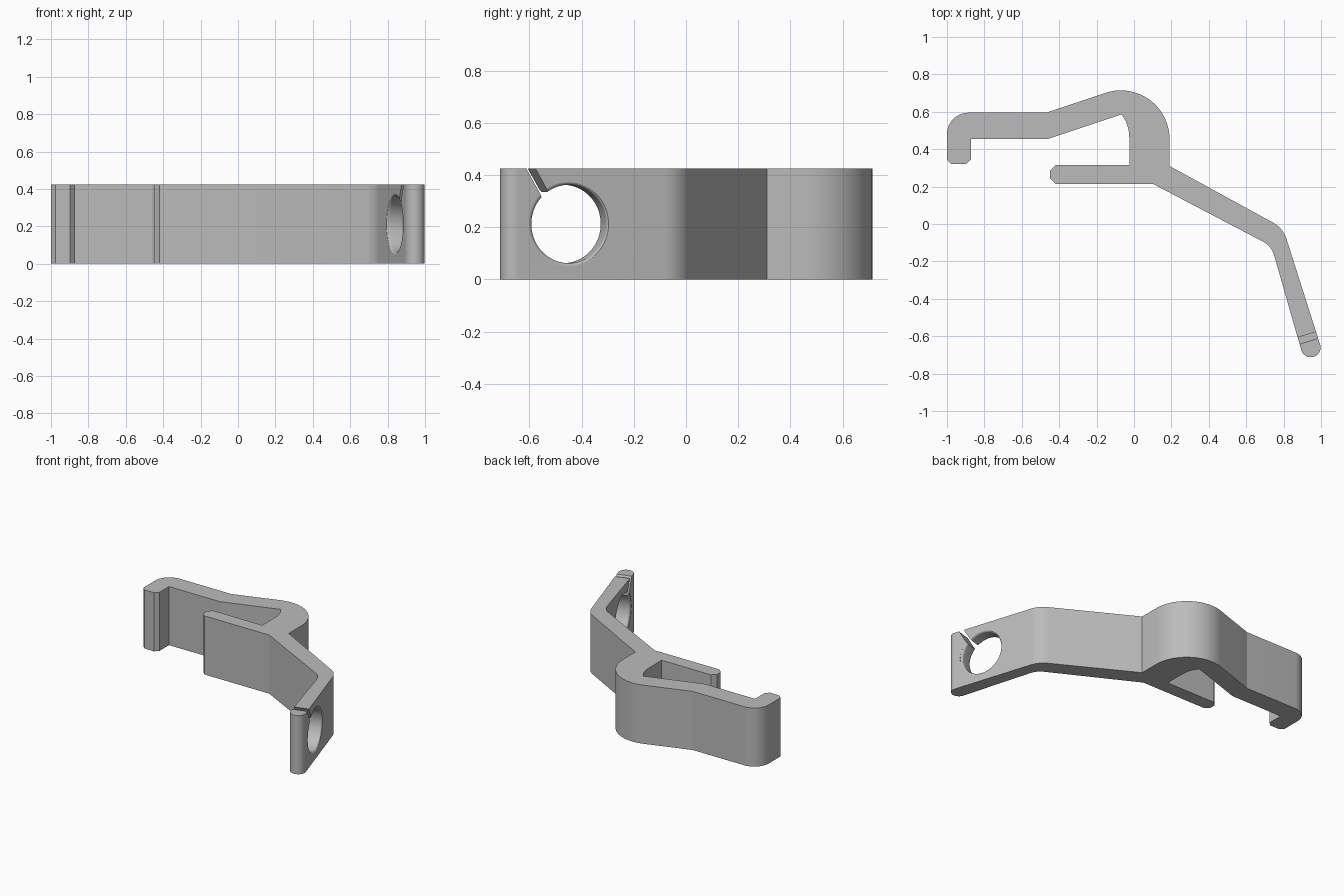
import bpy
import bmesh
from math import sin, cos, pi, atan2, radians, tan
from mathutils import Vector, Matrix

if "Cube" in bpy.data.objects:
    bpy.data.objects.remove(bpy.data.objects["Cube"], do_unlink=True)

HEIGHT = 0.425

grey = bpy.data.materials.new("plain grey")
grey.use_nodes = True
COLOUR = (0.5, 0.5, 0.5, 1)
grey.diffuse_color = COLOUR
grey.node_tree.nodes["Principled BSDF"].inputs["Base Color"].default_value = COLOUR


def make_object(name, bm):
    bmesh.ops.recalc_face_normals(bm, faces=bm.faces)
    mesh = bpy.data.meshes.new(name)
    bm.to_mesh(mesh)
    bm.free()
    mesh.materials.append(grey)
    obj = bpy.data.objects.new(name, mesh)
    bpy.context.collection.objects.link(obj)
    return obj


def rounded(corners):
    """Turn (x, y, radius, segments) corners into an outline with fillets."""
    points = []
    count = len(corners)
    for i, (x, y, r, segs) in enumerate(corners):
        p = Vector((x, y))
        if r == 0:
            points.append(p)
            continue
        a = (Vector(corners[i - 1][:2]) - p).normalized()
        b = (Vector(corners[(i + 1) % count][:2]) - p).normalized()
        half = a.angle(b) / 2
        centre = p + (a + b).normalized() * (r / sin(half))
        start = p + a * (r / tan(half)) - centre
        end = p + b * (r / tan(half)) - centre
        sweep = start.angle_signed(end)
        for k in range(segs + 1):
            t = -sweep * k / segs
            points.append(centre + Matrix.Rotation(t, 2) @ start)
    return points


# Clip profile: hook, bridge, stem, finger and bent arm
outline = [
    (-1, 0.595, 0.115, 16), (-1, 0.32, 0.025, 1), (-0.872, 0.32, 0.025, 1),
    (-0.872, 0.455, 0, 0), (-0.46, 0.455, 0, 0), (-0.067, 0.586, 0, 0),
    (-0.043, 0.548, 0, 0), (-0.029, 0.505, 0, 0), (-0.025, 0.46, 0, 0),
    (-0.025, 0.315, 0, 0), (-0.45, 0.315, 0.03, 1), (-0.45, 0.215, 0.03, 1),
    (0.10, 0.215, 0, 0), (0.735, -0.118, 0.12, 10),
    (0.909, -0.725, 0.052, 12), (1.011, -0.695, 0.052, 12),
    (0.797, -0.022, 0.15, 10), (0.19, 0.31, 0, 0),
    (0.19, 0.815, 0.26, 28), (-0.47, 0.595, 0, 0),
]
bm = bmesh.new()
base = bm.faces.new([bm.verts.new((p.x, p.y, 0)) for p in rounded(outline)])
grown = bmesh.ops.extrude_face_region(bm, geom=[base])
top = [v for v in grown["geom"] if isinstance(v, bmesh.types.BMVert)]
bmesh.ops.translate(bm, verts=top, vec=(0, 0, HEIGHT))
clip = make_object("clip_body", bm)

# Arm frame: local x runs to the arm tip, local y through its thickness
frame = (Matrix.Translation((0.885, -0.46, HEIGHT / 2))
         @ Matrix.Rotation(atan2(-0.957, 0.29), 4, "Z"))

# Hole cutter with rounded rims
RADIUS, RIM, HALF, SIDES = 0.15, 0.016, 0.05, 64
side = []
for k in range(9):
    a = pi / 2 * k / 8
    side.append((HALF - RIM + RIM * sin(a), RADIUS + RIM - RIM * cos(a)))
side.append((HALF + 0.05, RADIUS + RIM))
profile = [(-d, r) for d, r in reversed(side)] + side
bm = bmesh.new()
rings = []
for d, r in profile:
    angles = [2 * pi * i / SIDES for i in range(SIDES)]
    rings.append([bm.verts.new((r * cos(t), d, r * sin(t))) for t in angles])
for lower, upper in zip(rings, rings[1:]):
    for i in range(SIDES):
        j = (i + 1) % SIDES
        bm.faces.new((lower[i], lower[j], upper[j], upper[i]))
bm.faces.new(rings[0])
bm.faces.new(rings[-1])
hole = make_object("hole_cutter", bm)
hole.matrix_world = frame

# Slanted slit cutter from the hole to the top edge
bm = bmesh.new()
bmesh.ops.create_cube(bm, size=1, matrix=Matrix.Diagonal((0.032, 0.3, 0.29, 1)))
slit = make_object("slit_cutter", bm)
slit.matrix_world = (frame @ Matrix.Translation((0.156, 0, HEIGHT / 2))
                     @ Matrix.Rotation(radians(30), 4, "Y"))

# Cut, then smooth the curved faces only
bpy.context.view_layer.objects.active = clip
clip.select_set(True)
for cutter in (hole, slit):
    cutter.hide_render = True
    cut = clip.modifiers.new("cut", "BOOLEAN")
    cut.operation = "DIFFERENCE"
    cut.solver = "EXACT"
    cut.object = cutter
    bpy.ops.object.modifier_apply(modifier=cut.name)
    bpy.data.objects.remove(cutter, do_unlink=True)
bpy.ops.object.shade_smooth_by_angle(angle=radians(16))
